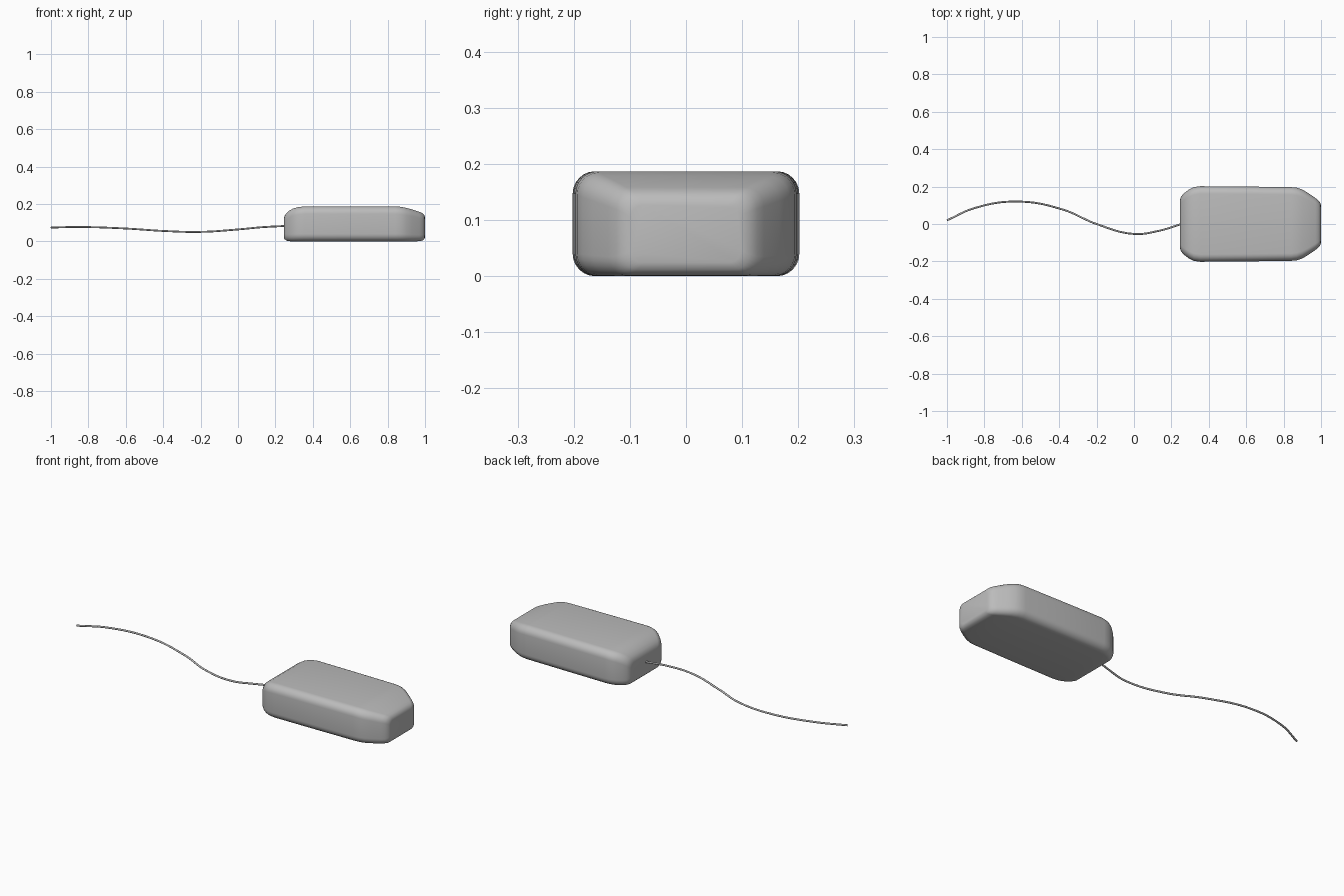
import bpy, bmesh, math

if "Cube" in bpy.data.objects:
    bpy.data.objects.remove(bpy.data.objects["Cube"])


def material(name, value):
    m = bpy.data.materials.new(name)
    m.diffuse_color = (value, value, value, 1)
    m.use_nodes = True
    m.node_tree.nodes["Principled BSDF"].inputs["Base Color"].default_value = m.diffuse_color
    return m


grey = material("grey plastic", 0.5)


def rounded_rect(x, hw, zb, zt, r, steps=6):
    """Rounded rectangle ring in the yz plane."""
    pts = []
    for k, (sy, zc) in enumerate([(1, zt - r), (-1, zt - r), (-1, zb + r), (1, zb + r)]):
        for i in range(steps + 1):
            a = math.pi / 2 * (k + i / steps)
            pts.append((x, sy * (hw - r) + r * math.cos(a), zc + r * math.sin(a)))
    return pts


# Mouse body: rounded sections lofted along x (x, half width, bottom, top, corner radius)
stations = [
    (0.245, 0.120, 0.024, 0.118, 0.025),
    (0.248, 0.138, 0.013, 0.134, 0.030),
    (0.257, 0.153, 0.005, 0.149, 0.034),
    (0.272, 0.168, 0.001, 0.163, 0.037),
    (0.295, 0.185, 0.000, 0.176, 0.039),
    (0.320, 0.197, 0.000, 0.183, 0.040),
    (0.355, 0.202, 0.000, 0.187, 0.040),
    (0.600, 0.200, 0.000, 0.187, 0.040),
    (0.840, 0.197, 0.000, 0.187, 0.040),
    (0.870, 0.194, 0.000, 0.185, 0.040),
    (0.900, 0.184, 0.000, 0.179, 0.039),
    (0.930, 0.166, 0.000, 0.171, 0.037),
    (0.970, 0.139, 0.001, 0.158, 0.034),
    (0.985, 0.127, 0.004, 0.151, 0.031),
    (0.996, 0.113, 0.012, 0.141, 0.027),
    (1.000, 0.098, 0.024, 0.127, 0.022),
]
bm = bmesh.new()
rings = [[bm.verts.new(p) for p in rounded_rect(*s)] for s in stations]
n = len(rings[0])
for a, b in zip(rings, rings[1:]):
    for i in range(n):
        j = (i + 1) % n
        bm.faces.new((a[i], a[j], b[j], b[i]))
bm.faces.new(rings[0])
bm.faces.new(rings[-1])
bmesh.ops.recalc_face_normals(bm, faces=bm.faces)
mesh = bpy.data.meshes.new("mouse_body")
bm.to_mesh(mesh)
bm.free()
body = bpy.data.objects.new("mouse_body", mesh)
bpy.context.collection.objects.link(body)
mesh.materials.append(grey)
mesh.shade_smooth()

# Cable: thin round wire winding away from the body
path = [
    (-1.00, 0.020, 0.074), (-0.85, 0.086, 0.077), (-0.62, 0.120, 0.070),
    (-0.38, 0.077, 0.055), (-0.20, 0.000, 0.051), (0.00, -0.053, 0.064),
    (0.13, -0.037, 0.076), (0.26, 0.002, 0.083),
]
curve = bpy.data.curves.new("cable", "CURVE")
curve.dimensions = "3D"
curve.bevel_depth = 0.005
curve.bevel_resolution = 3
curve.use_fill_caps = True
spline = curve.splines.new("BEZIER")
spline.bezier_points.add(len(path) - 1)
for bp, p in zip(spline.bezier_points, path):
    bp.co = p
    bp.handle_left_type = bp.handle_right_type = "AUTO"
cable = bpy.data.objects.new("cable", curve)
bpy.context.collection.objects.link(cable)
curve.materials.append(grey)
